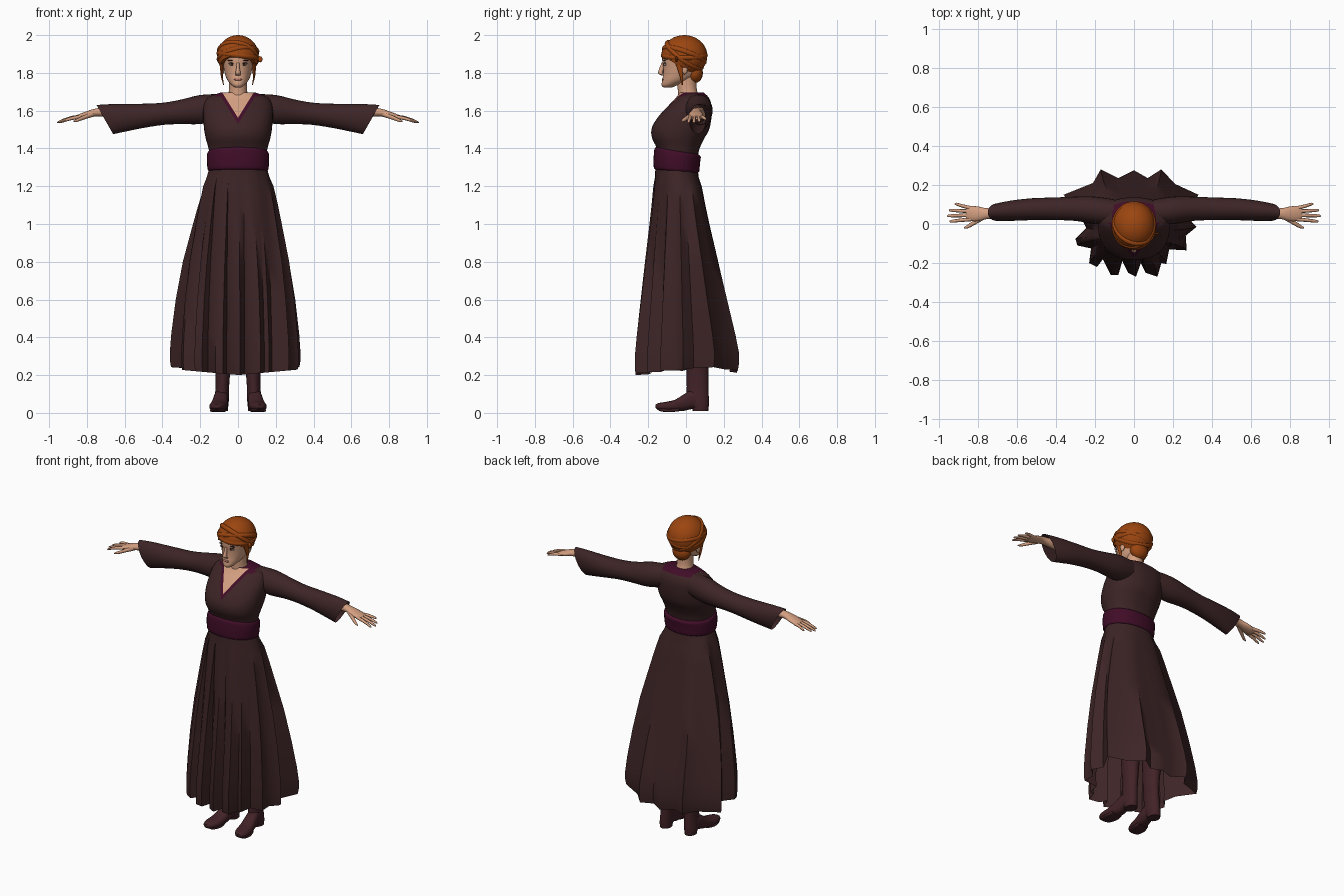
import bpy, bmesh, math
from mathutils import Vector

if "Cube" in bpy.data.objects:
    bpy.data.objects.remove(bpy.data.objects["Cube"])


def material(name, rgb):
    m = bpy.data.materials.new(name)
    m.diffuse_color = (*rgb, 1)
    m.use_nodes = True
    m.node_tree.nodes["Principled BSDF"].inputs["Base Color"].default_value = m.diffuse_color
    return m


DRESS = material("dark brown cloth", (0.047, 0.018, 0.019))
TRIM = material("plum cloth", (0.052, 0.004, 0.021))
SKIN = material("skin", (0.66, 0.35, 0.22))
HAIR = material("auburn hair", (0.33, 0.06, 0.005))
BOOT = material("boot leather", (0.053, 0.016, 0.02))
DARK = material("dark brown", (0.04, 0.018, 0.012))
LIPS = material("lips", (0.42, 0.16, 0.12))
WHITE = material("eye white", (0.6, 0.5, 0.45))


def finish(name, bm, mats, angle=50):
    bmesh.ops.recalc_face_normals(bm, faces=bm.faces)
    me = bpy.data.meshes.new(name)
    bm.to_mesh(me)
    bm.free()
    for m in mats:
        me.materials.append(m)
    ob = bpy.data.objects.new(name, me)
    bpy.context.collection.objects.link(ob)
    bpy.ops.object.select_all(action='DESELECT')
    ob.select_set(True)
    bpy.context.view_layer.objects.active = ob
    bpy.ops.object.shade_smooth_by_angle(angle=math.radians(angle))
    return ob


def catmull(rings, k):
    out = []
    for i in range(len(rings) - 1):
        a, b, c, d = (rings[min(max(j, 0), len(rings) - 1)] for j in range(i - 1, i + 3))
        for s in range(k):
            t = s / k
            out.append([0.5 * (2 * q + (r - p) * t + (2 * p - 5 * q + 4 * r - w) * t * t
                               + (3 * q - p - 3 * r + w) * t ** 3)
                        for p, q, r, w in zip(a, b, c, d)])
    return out + [rings[-1]]


def loft_bm(rings, axis='z', n=24, k=3, p=2.0, caps=True, side=1):
    """Rings are x, y, z, radius a, radius b, shear along the axis."""
    bm = bmesh.new()
    loops = []
    for x, y, z, a, b, sh in catmull(rings, k):
        loop = []
        for i in range(n):
            t = 2 * math.pi * i / n
            u = a * math.copysign(abs(math.cos(t)) ** (2 / p), math.cos(t))
            v = b * math.copysign(abs(math.sin(t)) ** (2 / p), math.sin(t))
            o = {'z': (u, v, sh * v), 'x': (sh * v, u, v), 'y': (u, sh * v, v)}[axis]
            loop.append(bm.verts.new(((x + o[0]) * side, y + o[1], z + o[2])))
        loops.append(loop)
    for l0, l1 in zip(loops, loops[1:]):
        for i in range(n):
            j = (i + 1) % n
            bm.faces.new((l0[i], l0[j], l1[j], l1[i]))
    if caps:
        bm.faces.new(loops[0])
        bm.faces.new(loops[-1])
    return bm


def loft(name, rings, mat, **kw):
    return finish(name, loft_bm(rings, **kw), [mat])


def level(z, rx, y0, y1, sh=0.0, x=0.0):
    return (x, (y0 + y1) / 2, z, rx, (y1 - y0) / 2, sh)


def blob(name, loc, size, mat, seg=16):
    bm = bmesh.new()
    bmesh.ops.create_uvsphere(bm, u_segments=seg, v_segments=seg // 2, radius=1)
    for v in bm.verts:
        v.co = Vector(v.co[i] * size[i] + loc[i] for i in range(3))
    return finish(name, bm, [mat])


# bodice with V neckline cut into the cloth
bm = loft_bm([level(1.28, .145, -.16, .06), level(1.34, .147, -.155, .06), level(1.40, .156, -.155, .072),
              level(1.45, .170, -.178, .095), level(1.49, .178, -.184, .118), level(1.53, .182, -.172, .13),
              level(1.58, .185, -.137, .136), level(1.63, .182, -.09, .135), level(1.67, .160, -.052, .12),
              level(1.695, .095, -.035, .095)], n=40, p=2.25)
SLOPE, OUT, INN, COLLAR = 0.625, 1.53, 1.562, 1.675
cuts = [((0, 0, z0), (s / SLOPE, 0, -1)) for s in (1, -1) for z0 in (OUT, INN)] + [((0, 0, COLLAR), (0, 0, 1))]
for co, no in cuts:
    bmesh.ops.bisect_plane(bm, geom=bm.verts[:] + bm.edges[:] + bm.faces[:], plane_co=co, plane_no=no)
for f in bm.faces:
    c = f.calc_center_median()
    v = c.z - abs(c.x) / SLOPE
    if c.y < 0.03 and v > OUT:
        f.material_index = 2 if v > INN else 1
    elif c.z > COLLAR and abs(c.x) < .12:
        f.material_index = 1
finish("bodice", bm, [DRESS, TRIM, SKIN])

# wide sash
loft("sash", [level(1.28, .150, -.16, .06, -.08), level(1.287, .160, -.17, .07, -.08),
              level(1.32, .164, -.172, .073, -.1), level(1.355, .165, -.17, .076, -.15),
              level(1.378, .161, -.166, .078, -.18), level(1.388, .150, -.155, .068, -.18)], TRIM, n=36, p=2.2)

# pleated skirt: blends a waist ellipse into a zigzag hem
hem = [(.27, .04), (.33, .15), (.21, .205), (.14, .28), (.07, .235), (0, .275), (-.08, .235), (-.17, .28),
       (-.21, .21), (-.36, .15), (-.28, .05), (-.245, -.02), (-.30, -.075), (-.29, -.11), (-.22, -.125),
       (-.23, -.2), (-.19, -.22), (-.16, -.18), (-.12, -.26), (-.08, -.26), (-.06, -.19), (-.03, -.25),
       (.01, -.27), (.035, -.2), (.06, -.25), (.12, -.27), (.14, -.2), (.165, -.205), (.18, -.13),
       (.27, -.135), (.265, -.06), (.32, -.015)]
fall = [(1.3, 0, 0), (1.25, .09, .02), (1.2, .22, .1), (1.1, .36, .19), (1.0, .48, .29), (.8, .71, .51),
        (.6, .87, .72), (.4, .97, .92), (.3, 1, 1), (.235, 1, 1), (.2, .975, .975)]
bm = bmesh.new()
loops = []
for z, fx, fy in fall:
    loop = []
    for hx, hy in hem:
        t = math.atan2((hy + .05) / .27, hx / .33)
        ex, ey = .152 * math.cos(t), -.05 + .112 * math.sin(t)
        lift = .03 * min(1, abs(hx) / .33) + (.012 if hy > 0 else 0)
        lift *= max(0, 1 - (z - .2) / .4)
        loop.append(bm.verts.new((ex + (hx - ex) * fx, ey + (hy - ey) * fy, z + lift)))
    loops.append(loop)
for l0, l1 in zip(loops, loops[1:]):
    for i in range(len(hem)):
        j = (i + 1) % len(hem)
        bm.faces.new((l0[i], l0[j], l1[j], l1[i]))
finish("skirt", bm, [DRESS], 60)

# neck and head
loft("neck", [level(1.62, .06, -.03, .085), level(1.67, .058, -.042, .075), level(1.70, .049, -.043, .06),
              level(1.75, .047, -.045, .055), level(1.80, .05, -.04, .06)], SKIN)
loft("head", [level(1.722, .016, -.118, -.075), level(1.735, .034, -.129, -.045), level(1.76, .055, -.126, .02),
              level(1.79, .068, -.121, .06), level(1.83, .077, -.121, .08), level(1.87, .082, -.126, .09),
              level(1.91, .084, -.12, .09), level(1.95, .07, -.09, .07), level(1.975, .03, -.05, .03)], SKIN, n=32)
loft("nose", [(0, -.120, 1.855, .007, .008, 0), (0, -.129, 1.825, .009, .012, 0),
              (0, -.135, 1.798, .014, .012, 0), (0, -.118, 1.785, .012, .008, 0)], SKIN, n=12)
blob("lips", (0, -.121, 1.765), (.021, .007, .007), LIPS)

# hair cap, cut at the hairline
bm = bmesh.new()
bmesh.ops.create_uvsphere(bm, u_segments=32, v_segments=20, radius=1)
for v in bm.verts:
    v.co = Vector((v.co.x * .110, v.co.y * .122 - .009, v.co.z * .11 + 1.89))
r = bmesh.ops.bisect_plane(bm, geom=bm.verts[:] + bm.edges[:] + bm.faces[:], plane_co=(0, -.13, 1.893),
                           plane_no=(0, .6, 1), clear_inner=True)
bmesh.ops.holes_fill(bm, edges=[e for e in bm.edges if e.is_boundary])
finish("hair_cap", bm, [HAIR])
# wound braids around the head
for i, (tilt, roll) in enumerate([(.0, .12), (-.33, -.22), (-.62, .3)]):
    bpy.ops.mesh.primitive_torus_add(major_segments=40, minor_segments=10, major_radius=.1, minor_radius=.0155,
                                     location=(0, -.009, 1.893), rotation=(tilt, roll, 0))
    ob = bpy.context.object
    ob.name = f"braid_{i + 1}"
    ob.scale = (1, 1.08, 1)
    ob.data.materials.append(HAIR)
    bpy.ops.object.shade_smooth_by_angle(angle=math.radians(60))
blob("nape_hair", (0, .045, 1.80), (.06, .045, .055), HAIR)
blob("hair_pin", (.118, -.05, 1.872), (.012, .006, .016), HAIR)

for s, side in ((1, "left"), (-1, "right")):
    # face details
    blob(side + "_eye", (s * .032, -.110, 1.845), (.016, .008, .0065), WHITE)
    blob(side + "_iris", (s * .032, -.115, 1.845), (.0075, .005, .006), DARK)
    blob(side + "_lid", (s * .033, -.112, 1.8515), (.018, .008, .003), DARK)
    blob(side + "_brow", (s * .036, -.113, 1.866), (.021, .007, .003), DARK)
    blob(side + "_ear", (s * .082, -.008, 1.82), (.01, .018, .028), SKIN)
    loft(side + "_hair_wisp", [(.084, -.04, 1.86, .012, .02, 0), (.086, -.025, 1.79, .006, .01, 0),
                               (.076, -.02, 1.735, .002, .003, 0)], HAIR, n=8, side=s)
    # flared sleeve with slanted cuff
    loft(side + "_sleeve", [(.10, .06, 1.618, .066, .07, 0), (.2, .07, 1.606, .07, .077, 0),
                            (.3, .078, 1.594, .062, .065, 0), (.4, .078, 1.583, .058, .058, .1),
                            (.52, .076, 1.572, .056, .064, .25), (.63, .068, 1.562, .052, .073, .45),
                            (.705, .06, 1.553, .044, .077, .57)], DRESS, axis='x', caps=False, side=s)
    # hand
    loft(side + "_hand", [(.58, .07, 1.585, .035, .035, 0), (.70, .056, 1.592, .028, .025, 0),
                          (.755, .053, 1.590, .028, .021, 0), (.80, .052, 1.579, .038, .018, 0),
                          (.84, .054, 1.568, .038, .014, 0), (.86, .055, 1.563, .032, .01, 0)],
         SKIN, axis='x', n=16, side=s)
    for name, y0, x1, y1, z1 in (("index", .024, .945, .014, 1.538), ("middle", .045, .957, .042, 1.538),
                                 ("ring", .065, .948, .07, 1.543), ("little", .082, .92, .102, 1.552)):
        xm, ym, zm = (.835 + x1) / 2, (y0 + y1) / 2, (1.57 + z1) / 2 + .003
        loft(f"{side}_{name}_finger", [(.835, y0, 1.568, .010, .010, 0), (xm, ym, zm, .009, .009, 0),
                                       (x1 - .01, y1, z1 + .003, .007, .006, 0), (x1, y1, z1, .002, .002, 0)],
             SKIN, axis='x', n=8, side=s)
    loft(side + "_thumb", [(.765, .04, 1.582, .016, .014, 0), (.81, .012, 1.566, .013, .012, 0),
                           (.85, -.012, 1.55, .010, .009, 0), (.872, -.02, 1.543, .003, .003, 0)],
         SKIN, axis='x', n=10, side=s)
    # boot shaft and foot
    loft(side + "_boot_shaft", [level(.55, .06, 0, .12, x=.085), level(.4, .054, .0, .13, x=.083),
                                level(.25, .041, .002, .12, x=.08), level(.14, .036, .004, .118, x=.083),
                                level(.06, .038, .005, .122, x=.087), level(.03, .036, .03, .12, x=.088),
                                level(.01, .034, .035, .118, x=.088)], BOOT, side=s)
    loft(side + "_boot_foot", [(.088, .09, .065, .03, .045, 0), (.09, .03, .07, .038, .05, 0),
                               (.094, -.01, .055, .041, .044, 0), (.101, -.06, .039, .045, .03, 0),
                               (.108, -.11, .034, .044, .024, 0), (.112, -.145, .034, .032, .018, 0),
                               (.114, -.162, .035, .014, .009, 0)], BOOT, axis='y', p=2.4, side=s)
    loft(side + "_boot_sole", [(.101, -.035, .02, .036, .011, 0), (.105, -.08, .013, .044, .009, 0),
                               (.110, -.13, .016, .036, .009, 0), (.112, -.15, .022, .02, .006, 0)],
         BOOT, axis='y', p=3, side=s)
